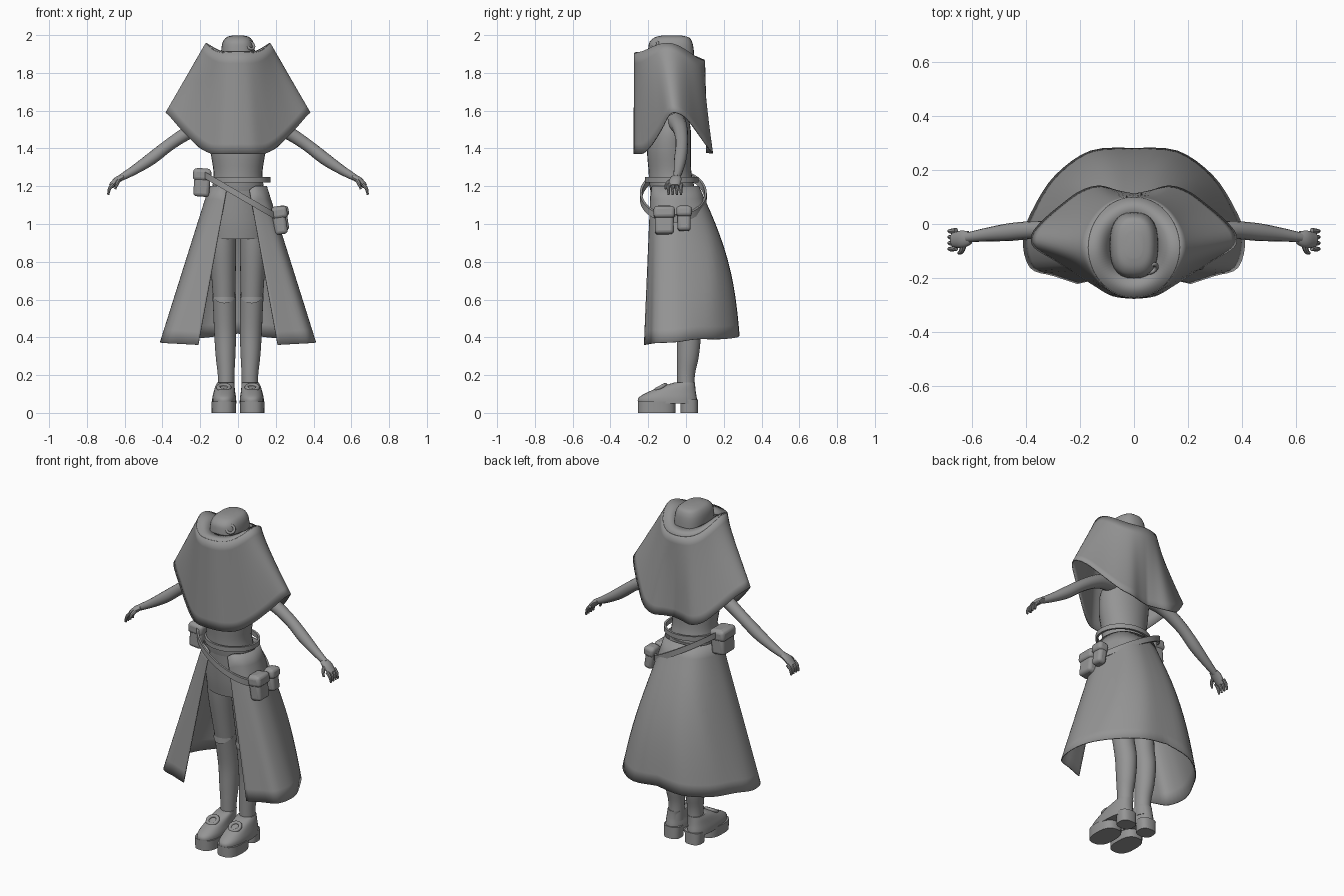
import bpy, bmesh
from math import sin, cos, pi, copysign, radians
from mathutils import Vector

old = bpy.data.objects.get("Cube")
if old:
    bpy.data.objects.remove(old)

grey = bpy.data.materials.new("plain grey")
grey.use_nodes = True
shade = (.3, .3, .3, 1)
grey.diffuse_color = shade
grey.node_tree.nodes["Principled BSDF"].inputs["Base Color"].default_value = shade


def finish(obj, name, mirror=False, thick=0, angle=40):
    """Name, colour and smooth an object, with optional mirror and thickness."""
    obj.name = name
    obj.data.materials.clear()
    obj.data.materials.append(grey)
    bpy.ops.object.select_all(action="DESELECT")
    obj.select_set(True)
    bpy.context.view_layer.objects.active = obj
    bpy.ops.object.shade_smooth_by_angle(angle=radians(angle))
    if thick:
        mod = obj.modifiers.new("thickness", "SOLIDIFY")
        mod.thickness, mod.offset = thick, 0
    if mirror:
        # reflect in the world centre plane wherever the origin is
        bpy.ops.object.transform_apply(location=True, rotation=True, scale=True)
        obj.modifiers.new("mirror", "MIRROR").use_clip = False
    return obj


def spline(points, steps=4):
    """Catmull-Rom curve through points of any dimension."""
    pts = [Vector(p) for p in points]
    out, last = [], len(pts) - 1
    for i in range(last):
        a, b, c, d = pts[max(i - 1, 0)], pts[i], pts[i + 1], pts[min(i + 2, last)]
        for s in range(steps):
            t = s / steps
            out.append(b + (c - a) * (t / 2) + (a * 2 - b * 5 + c * 4 - d) * (t * t / 2)
                       + (b * 3 - a - c * 3 + d) * (t ** 3 / 2))
    return out + [pts[-1]]


def loft(name, loops, closed=True, caps=True, around=False, **style):
    """Skin a list of equally long vertex loops."""
    bm = bmesh.new()
    rows = [[bm.verts.new(p) for p in loop] for loop in loops]
    count = len(rows[0])
    pairs = list(zip(rows, rows[1:])) + ([(rows[-1], rows[0])] if around else [])
    for low, high in pairs:
        for i in range(count if closed else count - 1):
            j = (i + 1) % count
            bm.faces.new((low[i], low[j], high[j], high[i]))
    if caps and closed and not around:
        bm.faces.new(rows[0])
        bm.faces.new(rows[-1])
    bmesh.ops.recalc_face_normals(bm, faces=bm.faces)
    mesh = bpy.data.meshes.new(name)
    bm.to_mesh(mesh)
    bm.free()
    obj = bpy.data.objects.new(name, mesh)
    bpy.context.collection.objects.link(obj)
    return finish(obj, name, **style)


def ring(x, y, z, rx, ry, power=2, n=28):
    """Level oval, squarer as power grows."""
    def bend(v):
        return copysign(abs(v) ** (2 / power), v)
    return [Vector((x + rx * bend(cos(a)), y + ry * bend(sin(a)), z))
            for a in (2 * pi * i / n for i in range(n))]


def stack(name, sections, power=2, steps=4, **style):
    return loft(name, [ring(*s, power=power) for s in spline(sections, steps)], **style)


def tube(name, path, wide=1, n=14, **style):
    """Round limb along points of x, y, z, radius."""
    pts, loops = spline(path), []
    for i, p in enumerate(pts):
        way = pts[min(i + 1, len(pts) - 1)].xyz - pts[max(i - 1, 0)].xyz
        turn = way.to_track_quat("Z", "Y")
        loops.append([p.xyz + turn @ Vector((p.w * wide * cos(a), p.w * sin(a), 0))
                      for a in (2 * pi * k / n for k in range(n))])
    return loft(name, loops, **style)


def belt(name, x, y, z, rx, ry, height, slope=0):
    """Flat strap round the body, tilted by slope."""
    loops = []
    for grow, lift in ((0, -1), (0, 1), (.012, 1), (.012, -1)):
        oval = ring(x, y, z, rx + grow, ry + grow, n=48)
        for p in oval:
            p.z += slope * (p.x - x) + lift * height / 2
        loops.append(oval)
    loft(name, loops, around=True)


def box(name, place, size, tilt=0, **style):
    bpy.ops.mesh.primitive_cube_add(size=1, location=place, rotation=(0, tilt, 0))
    obj = bpy.context.object
    obj.scale = size
    bpy.ops.object.transform_apply(location=False, rotation=False, scale=True)
    mod = obj.modifiers.new("soft edges", "BEVEL")
    mod.width, mod.segments = .018, 3
    return finish(obj, name, angle=60, **style)


def pouch(name, place, size, tilt):
    box(name, place, size, tilt)
    x, y, z = place
    w, d, h = size
    box(name + "_flap", (x, y, z + h * .27), (w + .012, d + .012, h * .42), tilt)


def ornament(name, place, size, turn, **style):
    bpy.ops.mesh.primitive_torus_add(location=place, rotation=turn, major_radius=size,
                                     minor_radius=size * .35, major_segments=20, minor_segments=8)
    finish(bpy.context.object, name, angle=60, **style)


def both_sides(half):
    """Continue a half outline, ending at the back centre, to the other side."""
    return half + [Vector((-p.x, p.y, p.z)) for p in reversed(half[:-1])]


# Body
stack("torso", [(0, -.06, 1.1, .14, .11), (0, -.075, 1.2, .135, .118), (0, -.085, 1.28, .13, .113),
                (0, -.09, 1.4, .148, .116), (0, -.08, 1.5, .15, .105), (0, -.06, 1.57, .12, .07),
                (0, -.06, 1.61, .05, .05), (0, -.06, 1.7, .045, .045)])
stack("head", [(0, -.08, 1.67, .03, .04), (0, -.08, 1.7, .07, .08), (0, -.08, 1.8, .092, .11),
               (0, -.08, 1.92, .085, .11)])
stack("shorts", [(0, -.06, .92, .147, .1), (0, -.06, 1.02, .155, .115), (0, -.07, 1.2, .137, .12)])

# Arms and hands
tube("arms", [(.1, -.05, 1.54, .05), (.2, -.035, 1.515, .042), (.28, -.025, 1.475, .036),
              (.37, -.022, 1.415, .033), (.46, -.03, 1.345, .033), (.55, -.04, 1.285, .025),
              (.62, -.05, 1.245, .018)], mirror=True)
tube("palms", [(.61, -.05, 1.25, .014), (.64, -.057, 1.232, .018), (.672, -.06, 1.2, .015)],
     wide=1.8, mirror=True)
for k in range(4):
    y = -.09 + k * .022
    tube("fingers", [(.66, y, 1.21, .01), (.68, y - .003, 1.188, .009),
                     (.687, y - .002, 1.155, .006)], n=8, mirror=True)
tube("thumbs", [(.63, -.07, 1.235, .012), (.64, -.1, 1.215, .01), (.65, -.108, 1.185, .006)],
     n=8, mirror=True)

# Legs and long socks
stack("thighs", [(.08, -.055, .98, .07, .085), (.08, -.045, .86, .07, .08),
                 (.076, -.025, .7, .063, .07), (.072, -.01, .56, .056, .058)], mirror=True)
calf = [(.063, 0, .1, .043, .046), (.063, 0, .2, .044, .047), (.066, .01, .3, .052, .058),
        (.068, .013, .42, .058, .064), (.071, -.005, .54, .06, .063), (.073, -.016, .63, .063, .068)]
loops = [ring(*s) for s in spline(calf)]
for p in loops[-1]:
    p.z -= .05 * max(0, -.016 - p.y) / .068
loft("socks", loops, mirror=True)

# Shoes with platform soles and heel blocks
stack("shoe_soles", [(.075, -.155, 0, .064, .1), (.075, -.155, .06, .066, .1)],
      power=2.6, steps=1, mirror=True)
stack("shoe_heels", [(.07, .017, 0, .05, .047), (.07, .017, .07, .054, .046)],
      power=2.6, steps=1, mirror=True)
stack("shoe_uppers", [(.073, -.097, .05, .064, .157), (.073, -.097, .08, .063, .154),
                      (.072, -.075, .11, .057, .127), (.069, -.04, .14, .051, .089),
                      (.065, -.008, .16, .045, .056)], power=2.4, mirror=True)
ornament("shoe_bows", (.075, -.135, .135), .03, (.5, 0, 0), mirror=True)

# Long open skirt
hem = spline([(.21, -.22, .36), (.3, -.19, .365), (.385, -.16, .37), (.41, -.05, .375),
              (.37, .06, .39), (.29, .18, .39), (.16, .27, .4), (0, .28, .42)])
waist = spline([(.06, -.185, 1.18), (.09, -.175, 1.2), (.13, -.14, 1.2), (.15, -.07, 1.2),
                (.135, 0, 1.2), (.1, .045, 1.2), (.05, .063, 1.2), (0, .066, 1.2)])
rows = []
for step in range(13):
    t = step / 12
    row = [a.lerp(b, t) for a, b in zip(waist, hem)]
    for p in row:
        p.y += .045 * sin(pi * t) * min(1, max(0, p.y + .03) * 8)
    rows.append(both_sides(row))
loft("open_skirt", rows, closed=False, thick=.006)

# Draped cape, hanging from the hat brim
edge = spline([(0, -.275, 1.37), (.08, -.265, 1.37), (.15, -.225, 1.375), (.22, -.18, 1.42),
               (.3, -.13, 1.5), (.37, -.085, 1.58), (.378, -.04, 1.585), (.34, .01, 1.55),
               (.27, .07, 1.47), (.2, .12, 1.4), (.13, .14, 1.375), (.06, .122, 1.375),
               (0, .11, 1.375)])
brim_rim, brim_base = [], []
for i in range(len(edge)):
    a = pi * i / (len(edge) - 1)
    brim_rim.append(Vector((.17 * sin(a), -.087 - .185 * cos(a),
                            1.885 + .02 * cos(a) + .07 * sin(a) ** 4)))
    brim_base.append(Vector((.085 * sin(a), -.08 - .12 * cos(a), 1.9 + .01 * cos(a))))


def full_loop(half):
    return both_sides(half)[:-1]


rows = [full_loop([a.lerp(b, s / 10) for a, b in zip(brim_rim, edge)]) for s in range(11)]
loft("cape", rows, caps=False, thick=.006)

# Hat
loft("hat_brim", [full_loop(brim_rim), full_loop(brim_base)], caps=False, thick=.008)
stack("hat_crown", [(0, -.08, 1.88, .09, .124), (0, -.08, 1.93, .088, .12),
                    (0, -.08, 1.965, .08, .112), (0, -.075, 1.988, .062, .09),
                    (0, -.075, 1.998, .03, .05)], power=2.6)
ornament("hat_brooch", (.065, -.165, 1.945), .022, (1, 0, .6))

# Belts and pouches
belt("waist_belt", .015, -.075, 1.235, .145, .13, .028)
belt("slanted_belt", .015, -.067, 1.148, .2, .165, .036, slope=-.58)
pouch("right_pouch", (-.19, -.08, 1.22), (.085, .12, .15), .08)
pouch("left_front_pouch", (.22, -.115, 1.02), (.07, .1, .15), -.15)
pouch("left_rear_pouch", (.235, -.01, 1.03), (.055, .07, .135), -.15)
